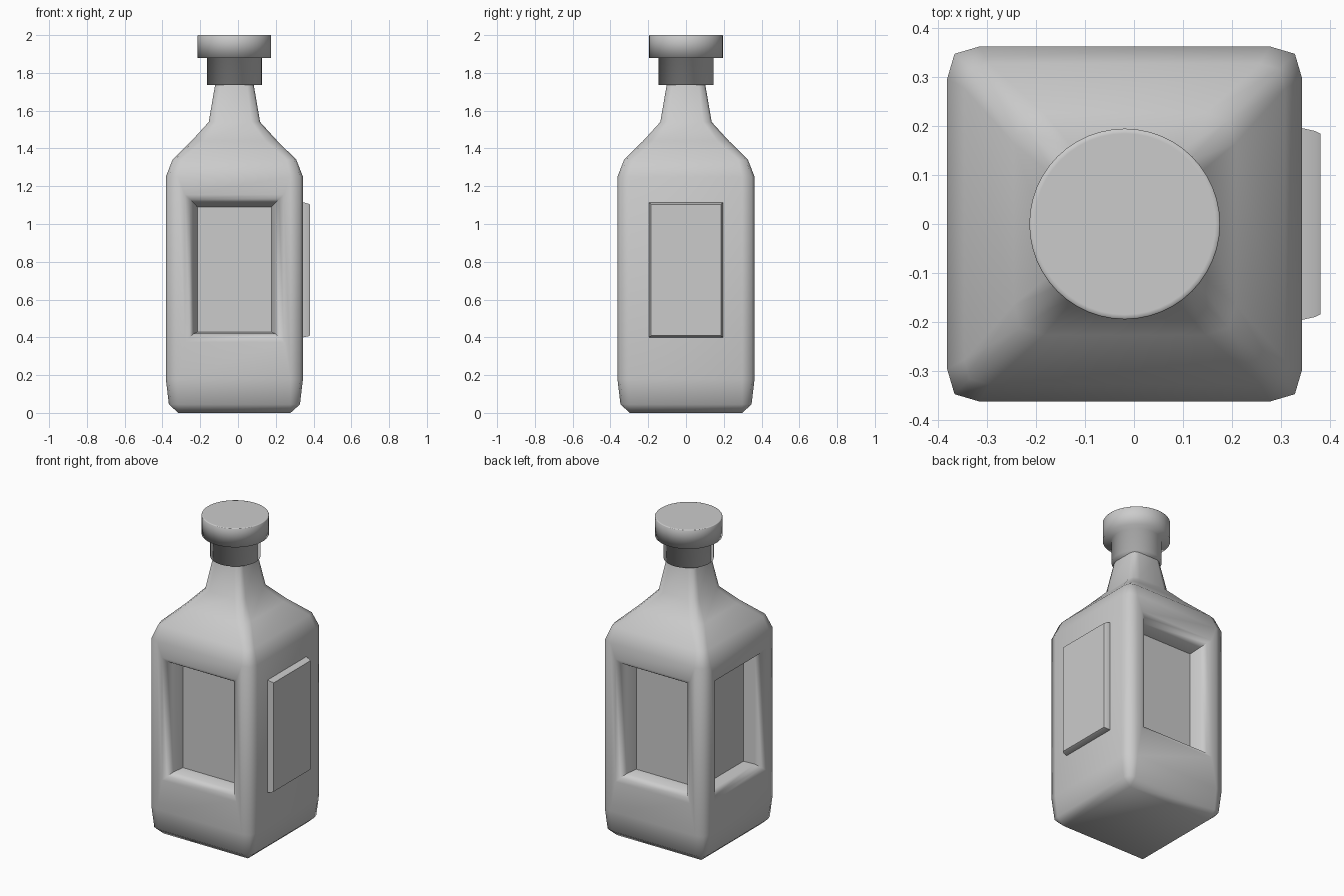
import bpy, bmesh, math
from mathutils import Vector

if "Cube" in bpy.data.objects:
    bpy.data.objects.remove(bpy.data.objects["Cube"])

CX = -0.019   # the bottle axis sits slightly left because of the raised panel
HALF = 0.363  # half width of the body


def finish(bm, name, angle):
    bmesh.ops.recalc_face_normals(bm, faces=bm.faces)
    mesh = bpy.data.meshes.new(name)
    bm.to_mesh(mesh)
    bm.free()
    ob = bpy.data.objects.new(name, mesh)
    bpy.context.collection.objects.link(ob)
    ob.location.x = CX
    bpy.ops.object.select_all(action='DESELECT')
    ob.select_set(True)
    bpy.context.view_layer.objects.active = ob
    bpy.ops.object.shade_smooth_by_angle(angle=math.radians(angle))
    return ob


def loft(bm, rings):
    """Skin closed rings of points, capping both ends."""
    loops = [[bm.verts.new(p) for p in r] for r in rings]
    n = len(loops[0])
    for a, b in zip(loops, loops[1:]):
        for i in range(n):
            j = (i + 1) % n
            bm.faces.new((a[i], a[j], b[j], b[i]))
    bm.faces.new(loops[0][::-1])
    bm.faces.new(loops[-1])


def square_ring(z, h, m, c):
    """Square of half width h whose corners are cut through (m, m) from c."""
    pts = []
    for k in range(4):
        for x, y in ((h, c), (m, m), (c, h)):
            for _ in range(k):
                x, y = -y, x
            pts.append((x, y, z))
    return pts


def circle_ring(z, r, n=48):
    return [(r * math.cos(2 * math.pi * i / n), r * math.sin(2 * math.pi * i / n), z)
            for i in range(n)]


# Bottle body: z, half width, corner midpoint, start of corner
bm = bmesh.new()
profile = [(0.0, 0.297, 0.297, 0.297), (0.045, 0.347, 0.336, 0.297),
           (0.18, HALF, 0.348, 0.297), (1.25, HALF, 0.348, 0.297),
           (1.34, 0.328, 0.317, 0.277), (1.44, 0.227, 0.212, 0.165),
           (1.54, 0.136, 0.125, 0.09), (1.75, 0.1, 0.09, 0.065)]
loft(bm, [square_ring(*p) for p in profile])
bmesh.ops.remove_doubles(bm, verts=bm.verts, dist=0.0005)
bm.normal_update()

# Recessed panels with rounded rims on the front, back and left
steps = ((0.262, 0.375, 1.155, 0.0), (0.236, 0.40, 1.132, 0.014),
         (0.216, 0.42, 1.112, 0.048), (0.196, 0.428, 1.09, 0.115))
for n in (Vector((0, -1, 0)), Vector((0, 1, 0)), Vector((-1, 0, 0))):
    face = next(f for f in bm.faces
                if f.normal.dot(n) > 0.99 and f.calc_area() > 0.4)
    side = Vector((0, 0, 1)).cross(n)
    for half, low, high, depth in steps:
        bmesh.ops.inset_individual(bm, faces=[face], thickness=0.01)
        mid = face.calc_center_median().z
        for v in face.verts:
            u = half if v.co.dot(side) > 0 else -half
            z = high if v.co.z > mid else low
            v.co = n * (HALF - depth) + side * u + Vector((0, 0, z))
finish(bm, "bottle_body", 60)

# Raised label panel on the right, with a chamfered rim
bm = bmesh.new()


def panel_ring(x, y, low, high):
    return [(x, -y, low), (x, y, low), (x, y, high), (x, -y, high)]


loft(bm, [panel_ring(0.34, 0.196, 0.398, 1.118), panel_ring(HALF, 0.196, 0.40, 1.115),
          panel_ring(0.39, 0.19, 0.405, 1.108), panel_ring(0.40, 0.185, 0.41, 1.103)])
finish(bm, "label_panel", 30)

# Stopper: narrow collar below a wider cap
bm = bmesh.new()
loft(bm, [circle_ring(z, r) for z, r in
          ((1.735, 0.145), (1.88, 0.145), (1.88, 0.195),
           (1.997, 0.195), (2.0, 0.193), (2.0, 0.185))])
finish(bm, "stopper", 95)
